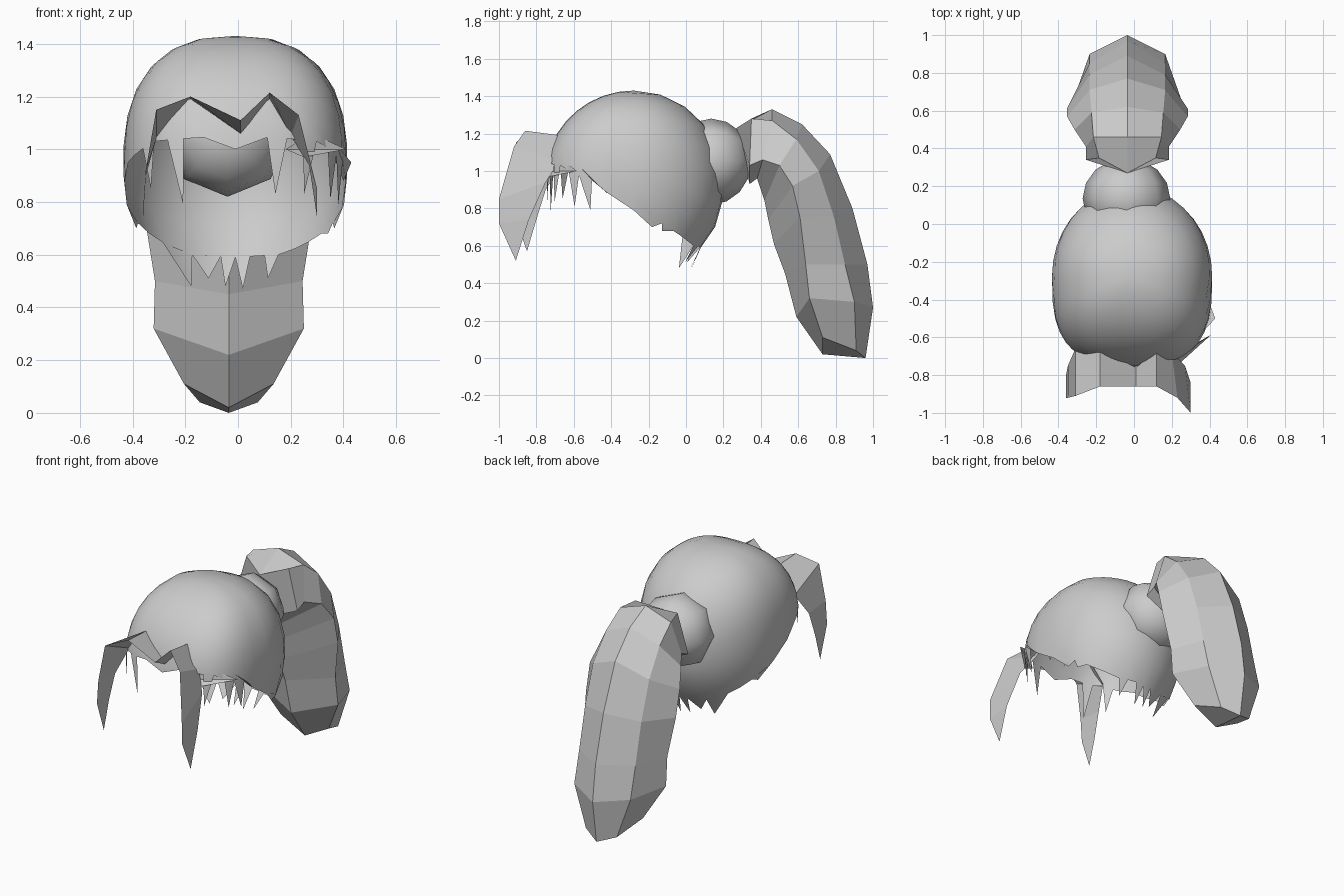
import bpy, bmesh, math

if "Cube" in bpy.data.objects:
    bpy.data.objects.remove(bpy.data.objects["Cube"])

grey = bpy.data.materials.new("hair_grey")
grey.diffuse_color = (0.6, 0.6, 0.6, 1)
grey.use_nodes = True
grey.node_tree.nodes["Principled BSDF"].inputs["Base Color"].default_value = grey.diffuse_color


def make(name, verts, faces, smooth=None, fix=False):
    me = bpy.data.meshes.new(name)
    me.from_pydata(verts, [], faces)
    me.materials.append(grey)
    if fix:
        bm = bmesh.new()
        bm.from_mesh(me)
        bmesh.ops.recalc_face_normals(bm, faces=bm.faces)
        bm.to_mesh(me)
        bm.free()
    ob = bpy.data.objects.new(name, me)
    bpy.context.collection.objects.link(ob)
    if smooth:
        bpy.ops.object.select_all(action='DESELECT')
        ob.select_set(True)
        bpy.context.view_layer.objects.active = ob
        bpy.ops.object.shade_smooth_by_angle(angle=math.radians(smooth))
    return ob


# Cap: open rounded shell with a sloping hem, angle 0 faces the front
CX, CY, CZ, RX, RY, RZ = -0.01, -0.28, 0.95, 0.425, 0.48, 0.48
HEM = [(0, 1.05), (40, 1.03), (55, 0.99), (70, 0.95), (80, 0.88), (90, 0.79),
       (100, 0.76), (120, 0.68), (135, 0.63), (150, 0.60), (180, 0.59)]
COLS, ROWS = 36, 8


def hem_z(deg):
    d = abs((deg + 180) % 360 - 180)
    for (a, za), (b, zb) in zip(HEM, HEM[1:]):
        if d <= b:
            return za + (zb - za) * (d - a) / (b - a)
    return HEM[-1][1]


def bulge(s, n):
    return max(0, 1 - abs(s) ** n) ** (1 / n)


def shell(deg, z):
    s = max(-1, min(1, (z - CZ) / RZ))
    if s < 0:
        rx = ry = max(0.64, bulge(s, 2.4))
    else:
        rx, ry = bulge(s, 2.45), bulge(s, 2.0)
    p = math.radians(deg)
    sn, cs = math.sin(p), math.cos(p)
    e = 2 / 2.8 if cs > 0 else 1          # squarer plan at the front
    return (CX + RX * rx * math.copysign(abs(sn) ** e, sn),
            CY - RY * ry * math.copysign(abs(cs) ** e, cs), z)


verts, faces = [(CX, CY, CZ + RZ)], []
for k in range(COLS):
    deg = k * 360 / COLS
    end = math.acos((hem_z(deg) - CZ) / RZ)
    for j in range(1, ROWS + 1):
        verts.append(shell(deg, CZ + RZ * math.cos(end * j / ROWS)))


def idx(k, j):
    return 1 + (k % COLS) * ROWS + j - 1


for k in range(COLS):
    faces.append((0, idx(k, 1), idx(k + 1, 1)))
    for j in range(1, ROWS):
        faces.append((idx(k, j), idx(k, j + 1), idx(k + 1, j + 1), idx(k + 1, j)))

# Pointed locks along the hem: first column, last column, tip angle, tip height
LOCKS = [(-1, 1, 0, 1.0), (1, 2, 14, 0.83), (-3, -2, -21, 0.79), (3, 4, 31, 0.83),
         (5, 6, 55, 0.81), (6, 7, 68, 0.79), (9, 11, 103, 0.70), (11, 12, 111, 0.68),
         (-5, -4, -43, 0.85), (-11, -9, -103, 0.70),
         (-15, -13, -142, 0.48), (-17, -15, -158, 0.51), (-18, -17, -172, 0.48),
         (17, 18, 174, 0.47), (15, 16, 153, 0.51)]
for a, b, deg, z in LOCKS:
    verts.append(shell(deg, z))
    faces.append([idx(k, ROWS) for k in range(b, a - 1, -1)] + [len(verts) - 1])
make("hair_cap", verts, faces, smooth=45)

# Flared tufts at the right temple
make("temple_tufts",
     [(0.32, -0.62, 1.08), (0.43, -0.50, 0.95), (0.40, -0.42, 0.88),
      (0.18, -0.74, 1.00), (0.41, -0.585, 1.00), (0.28, -0.66, 1.06), (0.25, -0.73, 0.97)],
     [(0, 2, 1), (3, 4, 5), (3, 6, 4)])

# Fringe: one folded sheet with front and back edges, a tip at each end
FRONT = [(-0.36, -0.92, 0.77), (-0.35, -0.92, 0.92), (-0.31, -0.91, 1.15),
         (-0.18, -0.86, 1.20), (0.01, -0.86, 1.11), (0.12, -0.86, 1.215),
         (0.23, -0.92, 1.13), (0.30, -1.0, 0.85), (0.30, -1.0, 0.72)]
BACK = [(-0.36, -0.80, 0.74), (-0.35, -0.75, 0.90), (-0.31, -0.66, 1.04),
        (-0.18, -0.66, 1.19), (0.01, -0.76, 1.06), (0.12, -0.67, 1.19),
        (0.20, -0.68, 1.05), (0.27, -0.75, 0.94), (0.30, -0.84, 0.74)]
n = len(FRONT)
verts = FRONT + BACK + [(-0.36, -0.85, 0.57), (0.30, -0.91, 0.52)]
faces = [(i, i + 1, n + i + 1, n + i) for i in range(n - 1)]
faces += [(0, n, 2 * n), (n - 1, 2 * n + 1, 2 * n - 1)]
make("fringe", verts, faces)

# Bun holding the tail, its poles along y
bm = bmesh.new()
bmesh.ops.create_uvsphere(bm, u_segments=8, v_segments=8, radius=1)
bun_verts = [(-0.04 + 0.232 * v.co.x, 0.135 + 0.215 * v.co.z, 1.05 + 0.23 * v.co.y)
             for v in bm.verts]
bun_faces = [[v.index for v in f.verts] for f in bm.faces]
bm.free()
make("bun", bun_verts, bun_faces, smooth=60, fix=True)

# Tail rings: outer ridge, outer side, inner side, inner ridge (y, z pairs), half widths
RINGS = [
    (0.27, 1.23, 0.35, 1.28, 0.34, 1.03, 0.34, 0.93, 0.15, 0.22),
    (0.46, 1.33, 0.46, 1.27, 0.41, 1.06, 0.38, 0.96, 0.18, 0.22),
    (0.62, 1.25, 0.59, 1.17, 0.50, 1.03, 0.42, 0.84, 0.19, 0.28),
    (0.77, 1.09, 0.71, 1.00, 0.57, 0.92, 0.44, 0.74, 0.20, 0.32),
    (0.89, 0.80, 0.79, 0.76, 0.61, 0.75, 0.47, 0.61, 0.20, 0.32),
    (0.97, 0.50, 0.85, 0.50, 0.64, 0.50, 0.53, 0.45, 0.20, 0.28),
    (1.00, 0.27, 0.90, 0.30, 0.66, 0.32, 0.59, 0.22, 0.20, 0.285),
    (0.96, 0.00, 0.91, 0.04, 0.73, 0.11, 0.73, 0.02, 0.11, 0.17)]
TX = -0.035
verts, faces = [], []
for oy, oz, ay, az, by, bz, iy, iz, wa, wb in RINGS:
    verts += [(TX, oy, oz), (TX + wa, ay, az), (TX + wb, by, bz),
              (TX, iy, iz), (TX - wb, by, bz), (TX - wa, ay, az)]
for r in range(len(RINGS) - 1):
    for s in range(6):
        a, b = r * 6 + s, r * 6 + (s + 1) % 6
        faces.append((a, b, b + 6, a + 6))
last = (len(RINGS) - 1) * 6
for base in (0, last):
    faces += [(base, base + 1, base + 2, base + 3), (base, base + 3, base + 4, base + 5)]
make("tail", verts, faces, fix=True)
